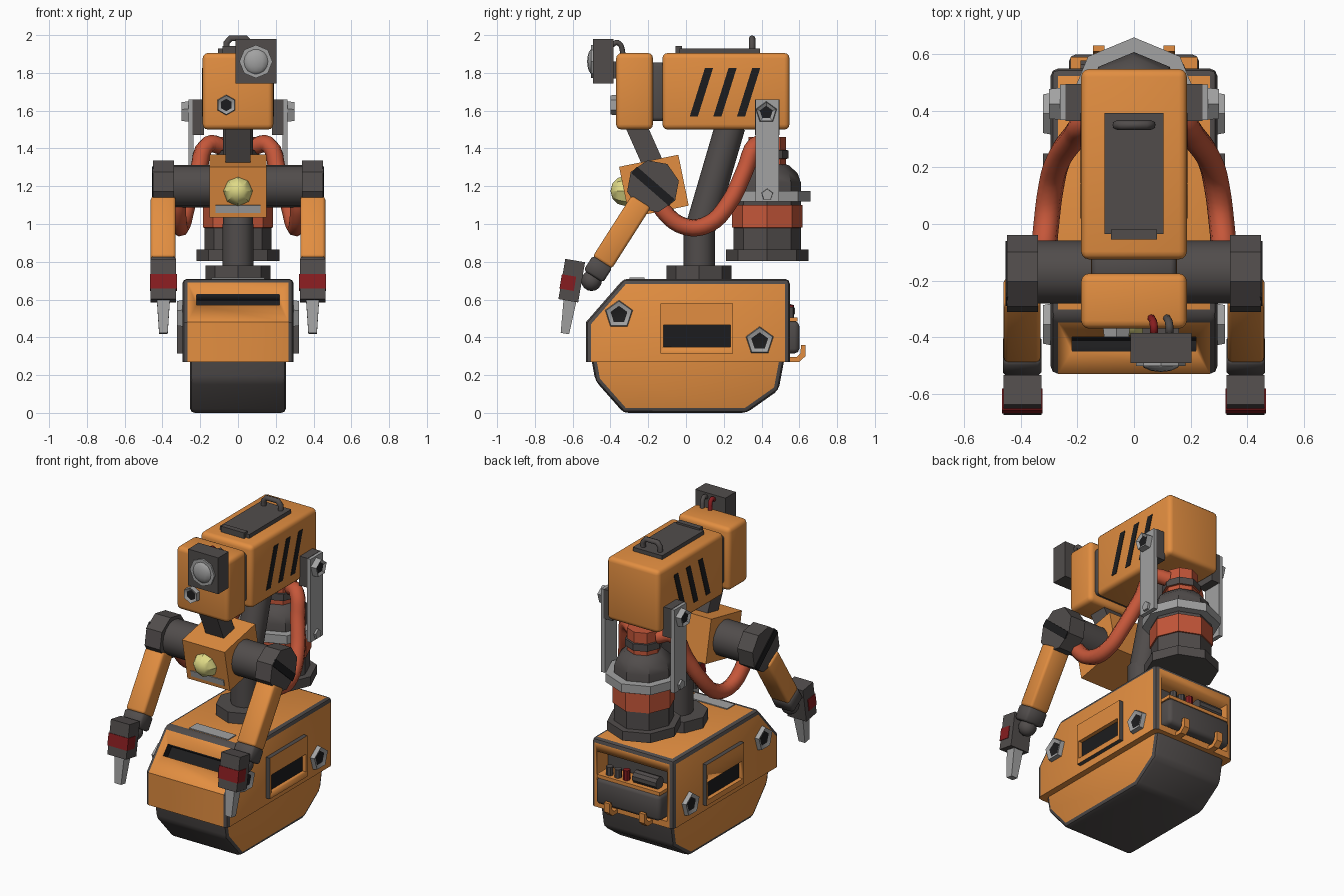
import bpy, bmesh
from math import radians, sin, cos, pi
from mathutils import Matrix, Vector

if "Cube" in bpy.data.objects:
    bpy.data.objects.remove(bpy.data.objects["Cube"])


def mat(name, r, g, b):
    m = bpy.data.materials.new(name)
    m.diffuse_color = (r, g, b, 1)
    m.use_nodes = True
    m.node_tree.nodes["Principled BSDF"].inputs["Base Color"].default_value = m.diffuse_color
    return m


ORANGE = mat("orange paint", .76, .27, .052)
DARK = mat("dark grey", .082, .073, .071)
BLACK = mat("black", .012, .012, .013)
GREY = mat("steel grey", .36, .36, .36)
HOSE = mat("rust red", .56, .095, .042)
RED = mat("dark red", .24, .012, .014)
YELLOW = mat("pale yellow", .74, .70, .24)


def finish(name, bm, mats, mirror=False, angle=32):
    bmesh.ops.recalc_face_normals(bm, faces=bm.faces)
    if mirror:
        d = bmesh.ops.duplicate(bm, geom=bm.verts[:] + bm.edges[:] + bm.faces[:])["geom"]
        for v in d:
            if isinstance(v, bmesh.types.BMVert):
                v.co.x = -v.co.x
        bmesh.ops.reverse_faces(bm, faces=[f for f in d if isinstance(f, bmesh.types.BMFace)])
    me = bpy.data.meshes.new(name)
    bm.to_mesh(me)
    bm.free()
    for m in mats:
        me.materials.append(m)
    ob = bpy.data.objects.new(name, me)
    bpy.context.collection.objects.link(ob)
    bpy.ops.object.select_all(action='DESELECT')
    ob.select_set(True)
    bpy.context.view_layer.objects.active = ob
    bpy.ops.object.shade_smooth_by_angle(angle=radians(angle))
    return ob


def box_bm(x, y, z, bevel=0, seg=2, rot=0, pivot=None):
    bm = bmesh.new()
    bmesh.ops.create_cube(bm, size=1)
    for v in bm.verts:
        v.co = [(a[0] + a[1]) / 2 + c * (a[1] - a[0]) for a, c in zip((x, y, z), v.co)]
    if bevel:
        bmesh.ops.bevel(bm, geom=bm.edges[:], offset=bevel, segments=seg, profile=.5, affect='EDGES')
    if rot:
        p = pivot or (sum(y) / 2, sum(z) / 2)
        bmesh.ops.rotate(bm, verts=bm.verts, cent=(0, *p), matrix=Matrix.Rotation(radians(rot), 3, 'X'))
    return bm


def box(name, x, y, z, m, mirror=False, **kw):
    return finish(name, box_bm(x, y, z, **kw), [m], mirror, 50)


def prism_bm(profile, x0, x1):
    bm = bmesh.new()
    f = bm.faces.new([bm.verts.new((x0, *p)) for p in profile])
    r = bmesh.ops.extrude_face_region(bm, geom=[f])["geom"]
    bmesh.ops.translate(bm, verts=[v for v in r if isinstance(v, bmesh.types.BMVert)], vec=(x1 - x0, 0, 0))
    bmesh.ops.recalc_face_normals(bm, faces=bm.faces)
    return bm


def cyl_bm(p0, p1, r0, r1=None, n=8, spin=0):
    p0, p1 = Vector(p0), Vector(p1)
    d = p1 - p0
    mx = Matrix.Translation((p0 + p1) / 2) @ d.to_track_quat('Z', 'Y').to_matrix().to_4x4() @ Matrix.Rotation(radians(spin), 4, 'Z')
    bm = bmesh.new()
    bmesh.ops.create_cone(bm, cap_ends=True, segments=n, radius1=r0, radius2=r0 if r1 is None else r1, depth=d.length, matrix=mx)
    return bm


def cyl(name, p0, p1, r0, m, r1=None, n=8, spin=0, mirror=False):
    return finish(name, cyl_bm(p0, p1, r0, r1, n, spin), [m], mirror)


def nut(name, p, axis, r, h, n, mirror=False, hole=True):
    p, axis = Vector(p), Vector(axis)
    bm = cyl_bm(p, p + axis * h, r, r * .92, n)
    if hole:
        f = max(bm.faces, key=lambda f: f.normal.dot(axis))
        bmesh.ops.inset_individual(bm, faces=[f], thickness=r * .32)
        f.material_index = 1
        bmesh.ops.translate(bm, verts=f.verts, vec=-axis * .01)
    finish(name, bm, [GREY, BLACK], mirror)


def tube(name, pts, r, m, mirror=False, smooth=True):
    cu = bpy.data.curves.new(name, 'CURVE')
    cu.dimensions, cu.bevel_depth, cu.bevel_resolution = '3D', r, 2
    cu.resolution_u, cu.use_fill_caps = 4, True
    s = cu.splines.new('BEZIER')
    s.bezier_points.add(len(pts) - 1)
    for b, p in zip(s.bezier_points, pts):
        b.co = p
        b.handle_left_type = b.handle_right_type = 'AUTO' if smooth else 'VECTOR'
    tmp = bpy.data.objects.new(name, cu)
    bm = bmesh.new()
    bm.from_mesh(tmp.to_mesh())
    bpy.data.objects.remove(tmp)
    for f in bm.faces:
        f.material_index = 0
    finish(name, bm, [m], mirror, 60)


def carve(ob, bms, mats):
    """Cut pockets into an object, keeping each cutter's face colours."""
    for bm in bms:
        c = finish("cutter", bm, mats)
        c.hide_render = True
        mod = ob.modifiers.new("pocket", 'BOOLEAN')
        mod.operation, mod.solver, mod.object = 'DIFFERENCE', 'EXACT', c
        bpy.context.view_layer.objects.active = ob
        bpy.ops.object.modifier_apply(modifier=mod.name)
        bpy.data.objects.remove(c)


def paint(bm, index):
    for f in bm.faces:
        f.material_index = index(f)
    return bm


TRIO = [ORANGE, DARK, BLACK]
# lower track: dark tread with orange sides
bm = prism_bm([(-.5, .28), (-.48, .17), (-.33, 0), (.32, 0), (.49, .12), (.52, .28)], -.255, .255)
bmesh.ops.bevel(bm, geom=[e for e in bm.edges if min(v.co.z for v in e.verts) < .27], offset=.026, segments=2, profile=.5, affect='EDGES')
finish("track", paint(bm, lambda f: 0 if abs(f.normal.x) > .99 else 1), TRIO)

# upper hull with dark rim, front slot and rear bay
bm = prism_bm([(-.53, .27), (-.53, .48), (-.33, .71), (.55, .71), (.55, .27)], -.295, .295)
rim = [e for e in bm.edges if max(v.co.z for v in e.verts) > .3 and not all(abs(v.co.z - .48) < .01 for v in e.verts)]
bmesh.ops.bevel(bm, geom=rim, offset=.027, segments=2, profile=.5, affect='EDGES', material=1)
hull = finish("hull", bm, TRIO)
slot = paint(box_bm((-.22, .22), (-.463, -.387), (.55, .65), rot=49), lambda f: 2)
bay = paint(box_bm((-.25, .25), (.44, .7), (.31, .63)), lambda f: 1 if abs(f.normal.y) > .9 else 0)
carve(hull, [slot, bay], TRIO)
box("hull_top_plate", (-.14, .14), (-.3, -.22), (.705, .716), GREY)

# side windows
for s in (-1, 1):
    xs = sorted((s * .29, s * .322))
    w = finish("side_window", paint(box_bm(xs, (-.135, .25), (.315, .58)), lambda f: 0 if abs(f.normal.x) > .9 else 1), TRIO)
    cut = sorted((s * .296, s * .4))
    carve(w, [paint(box_bm(cut, (-.12, .235), (.35, .465)), lambda f: 2 if abs(f.normal.x) > .9 else 0)], TRIO)
nut("hull_nut_front", (.29, -.355, .52), (1, 0, 0), .078, .032, 5, True)
nut("hull_nut_rear", (.29, .39, .38), (1, 0, 0), .078, .032, 5, True)

# rear bay contents
box("rear_tank", (-.23, .23), (.44, .6), (.315, .485), DARK, bevel=.025)
box("rear_tank_strap", (-.225, .225), (.46, .59), (.483, .505), ORANGE)
cyl("rear_cylinder", (-.19, .54, .54), (-.02, .54, .54), .04, DARK, n=10)
cyl("rear_red_knob", (.04, .55, .5), (.04, .55, .57), .022, RED)
for x in (.1, .16):
    cyl("rear_peg", (x, .55, .5), (x, .55, .56), .022, DARK)
hook = prism_bm([(.54, .27), (.6, .27), (.632, .3), (.632, .36), (.61, .36), (.605, .315), (.585, .295), (.54, .295)], .105, .145)
finish("rear_hooks", hook, [ORANGE], True)

# pedestal and leaning column
cyl("pedestal", (0, .07, .7), (0, .07, .78), .172, DARK)
cyl("column_lower", (0, .07, .77), (0, .07, 1.0), .083, DARK, n=12)
cyl("column_upper", (0, .065, .94), (0, .235, 1.52), .08, DARK, n=12)

# head, front head and collar
box("rear_head", (-.187, .187), (-.125, .548), (1.5, 1.905), ORANGE, bevel=.028, seg=3)
box("front_head", (-.187, .187), (-.37, -.175), (1.5, 1.905), ORANGE, bevel=.028, seg=3)
box("head_collar", (-.15, .15), (-.2, -.1), (1.545, 1.855), DARK, bevel=.02)
for i in range(3):
    o = i * .125
    bm = prism_bm([(.02 + o, 1.57), (.063 + o, 1.57), (.143 + o, 1.825), (.1 + o, 1.825)], .182, .19)
    finish("head_vent", bm, [BLACK], True)
box("head_hatch", (-.105, .105), (-.035, .393), (1.9, 1.93), DARK)
box("hatch_hinge", (-.082, .082), (-.055, -.02), (1.9, 1.942), DARK)
tube("hatch_handle", [(-.06, .35, 1.92), (-.06, .35, 1.96), (-.04, .35, 1.983), (.04, .35, 1.983), (.06, .35, 1.96), (.06, .35, 1.92)], .017, DARK, smooth=False)
nut("head_nut", (-.062, -.365, 1.63), (0, -1, 0), .055, .035, 6)

# camera box
box("camera_box", (-.012, .203), (-.492, -.385), (1.745, 1.98), DARK)
cyl("camera_ring", (.095, -.485, 1.86), (.095, -.503, 1.86), .088, GREY)
bm = bmesh.new()
bmesh.ops.create_uvsphere(bm, u_segments=12, v_segments=8, radius=.07,
                          matrix=Matrix.Translation((.095, -.492, 1.86)) @ Matrix.Diagonal((1, .45, 1, 1)))
finish("camera_lens", bm, [GREY], angle=60)
box("camera_mount", (.03, .16), (-.39, -.36), (1.77, 1.86), DARK)
for x, m in ((.07, RED), (.125, DARK)):
    tube("camera_cable", [(x, -.39, 1.95), (x, -.36, 1.96), (x - .01, -.33, 1.89)], .014, m)

# chest hanging from the head
box("chest_neck", (-.065, .065), (-.275, -.165), (1.28, 1.56), DARK, rot=24)
box("chest", (-.152, .152), (-.33, -.01), (1.0625, 1.3375), ORANGE, rot=11.5)
box("chest_strip", (-.118, .118), (-.335, -.32), (1.09, 1.13), GREY, rot=11.5, pivot=(-.17, 1.2))
bm = bmesh.new()
bmesh.ops.create_uvsphere(bm, u_segments=8, v_segments=6, radius=.08,
                          matrix=Matrix.Translation((0, -.32, 1.175)) @ Matrix.Rotation(pi / 2, 4, 'X'))
finish("chest_lamp", bm, [YELLOW])

# arms
cyl("shoulder_axle", (.14, -.17, 1.2), (.35, -.17, 1.2), .112, DARK, n=16, mirror=True)
cyl("shoulder_joint", (.34, -.175, 1.2), (.45, -.175, 1.2), .14, DARK, spin=12, mirror=True)
box("shoulder_slot", (.445, .455), (-.307, -.043), (1.177, 1.223), BLACK, True, rot=-41)
box("upper_arm", (.33, .462), (-.4, -.28), (.765, 1.15), ORANGE, True, rot=-32.5, bevel=.016)
box("arm_cuff", (.328, .464), (-.527, -.405), (.715, .808), DARK, True, rot=-32.5, bevel=.012, seg=1)
bm = bmesh.new()
bmesh.ops.create_uvsphere(bm, u_segments=12, v_segments=8, radius=.055, matrix=Matrix.Translation((.395, -.5, .7)))
finish("wrist_ball", bm, [DARK], True)
box("hand", (.328, .462), (-.658, -.552), (.592, .808), DARK, True, rot=-9.7)
box("hand_band", (.324, .466), (-.662, -.585), (.648, .725), RED, True, rot=-9.7, pivot=(-.605, .7))
cyl("claw", (.395, -.612, .61), (.395, -.641, .42), .05, GREY, r1=.032, n=4, spin=45, mirror=True)

# canister behind the column: (radius, height, colour of the section above)
rings = [(.219, .805, 0), (.219, .865, 0), (.178, .866, 0), (.178, .98, 1), (.186, .981, 1), (.186, 1.1, 1), (.178, 1.101, 0),
         (.178, 1.22, 0), (.16, 1.27, 0), (.115, 1.31, 0), (.1, 1.315, 1), (.1, 1.345, 1), (.113, 1.346, 0), (.113, 1.39, 0), (.1, 1.391, 1), (.1, 1.46, 1)]
bm = bmesh.new()
N = 8
loops = [[bm.verts.new((r * sin(2 * pi * i / N), .43 + r * cos(2 * pi * i / N), z)) for i in range(N)] for r, z, _ in rings]
for k in range(len(loops) - 1):
    for i in range(N):
        j = (i + 1) % N
        bm.faces.new((loops[k][i], loops[k][j], loops[k + 1][j], loops[k + 1][i])).material_index = rings[k][2]
bm.faces.new(loops[0])
bm.faces.new(loops[-1]).material_index = 1
finish("canister", bm, [DARK, HOSE])
cyl("canister_clamp", (0, .43, 1.12), (0, .43, 1.175), .23, GREY)

# hanger links between head and canister
box("link_pad", (.18, .242), (.365, .495), (1.47, 1.66), DARK, True)
box("hanger_link", (.235, .262), (.367, .493), (1.12, 1.658), GREY, True)
nut("link_nut_upper", (.255, .425, 1.59), (1, 0, 0), .06, .045, 5, True)
nut("link_nut_lower", (.255, .43, 1.155), (1, 0, 0), .033, .02, 5, True, hole=False)

# hoses from canister cap to shoulders
tube("hose", [(.08, .42, 1.41), (.16, .37, 1.42), (.21, .31, 1.28), (.27, .22, 1.1), (.295, .12, 1.0),
              (.31, 0, .985), (.32, -.12, 1.07), (.32, -.16, 1.15)], .046, HOSE, True)
